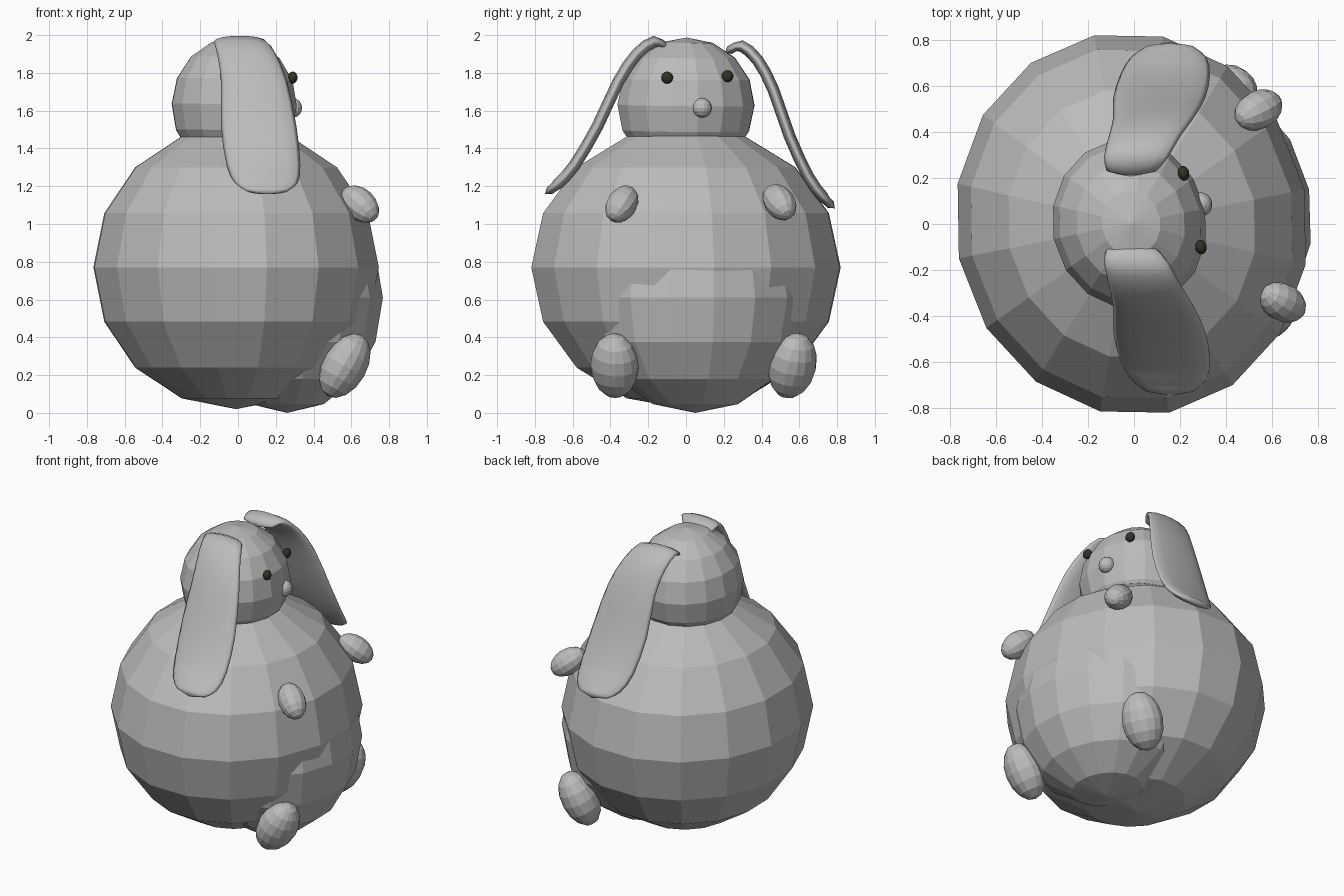
import bpy, bmesh, math
from mathutils import Vector, Matrix

if "Cube" in bpy.data.objects:
    bpy.data.objects.remove(bpy.data.objects["Cube"], do_unlink=True)


def make_material(name, rgb):
    mat = bpy.data.materials.new(name)
    mat.use_nodes = True
    mat.diffuse_color = (*rgb, 1)
    mat.node_tree.nodes["Principled BSDF"].inputs["Base Color"].default_value = (*rgb, 1)
    return mat


grey = make_material("soft grey", (0.5, 0.5, 0.5))
dark = make_material("eye black", (0.03, 0.032, 0.02))
YAW = math.radians(11.25)


def finish(name, bm, mat):
    bmesh.ops.recalc_face_normals(bm, faces=bm.faces[:])
    mesh = bpy.data.meshes.new(name)
    bm.to_mesh(mesh)
    bm.free()
    mesh.materials.append(mat)
    obj = bpy.data.objects.new(name, mesh)
    bpy.context.collection.objects.link(obj)
    return obj


def ellipsoid(name, centre, radii, mat=grey, axis=(0, 0, 1), yaw=YAW, segments=16, rings=8):
    """Flat-shaded ellipsoid whose poles lie along the given axis."""
    bm = bmesh.new()
    bmesh.ops.create_uvsphere(bm, u_segments=segments, v_segments=rings, radius=1)
    aim = Vector((0, 0, 1)).rotation_difference(Vector(axis)).to_matrix().to_4x4()
    bm.transform(Matrix.Translation(centre) @ aim @ Matrix.Rotation(yaw, 4, "Z")
                 @ Matrix.Diagonal((*radii, 1)))
    return finish(name, bm, mat)


# Torso, belly and head
ellipsoid("body", (-0.01, 0, 0.77), (0.765, 0.835, 0.75))
ellipsoid("belly", (0.26, 0.05, 0.61), (0.51, 0.6, 0.61))
ellipsoid("head", (-0.02, 0, 1.63), (0.335, 0.37, 0.357), axis=(0.02, 0.01, 1))

# Face
ellipsoid("nose", (0.29, 0.085, 1.615), (0.05, 0.052, 0.052))
for name, spot in (("right_eye", (0.29, -0.1, 1.775)), ("left_eye", (0.215, 0.22, 1.783))):
    ellipsoid(name, spot, (0.025, 0.032, 0.032), dark)

# Hands and feet
ellipsoid("right_hand", (0.645, -0.34, 1.105), (0.08, 0.085, 0.122), axis=(0.085, -0.05, -0.08), segments=12)
ellipsoid("left_hand", (0.54, 0.495, 1.115), (0.08, 0.085, 0.122), axis=(0.09, 0.05, -0.075), segments=12)
ellipsoid("right_foot", (0.565, -0.378, 0.25), (0.115, 0.13, 0.185), axis=(0.16, 0, 0.28), yaw=-0.4)
ellipsoid("left_foot", (0.405, 0.565, 0.25), (0.115, 0.13, 0.185), axis=(0.13, 0.06, 0.28), yaw=0.6)

# Floppy ear stations: centre x, outward y, height z, half width
EAR = [(-0.01, 0.17, 1.93, 0.11), (0.01, 0.23, 1.955, 0.14), (0.045, 0.32, 1.885, 0.155),
       (0.085, 0.41, 1.735, 0.175), (0.11, 0.51, 1.49, 0.2), (0.135, 0.62, 1.28, 0.195),
       (0.15, 0.7, 1.18, 0.165), (0.155, 0.745, 1.14, 0.11)]


def smooth_stations(stations, steps=2):
    """Catmull-Rom interpolation through the ear stations."""
    pts = [Vector(s) for s in stations]
    pts = [2 * pts[0] - pts[1]] + pts + [2 * pts[-1] - pts[-2]]
    out = []
    for a, b, c, d in zip(pts, pts[1:], pts[2:], pts[3:]):
        for k in range(steps):
            t = k / steps
            out.append(0.5 * (2 * b + (c - a) * t + (2 * a - 5 * b + 4 * c - d) * t ** 2
                              + (3 * b - a - 3 * c + d) * t ** 3))
    return out + [pts[-2]]


def ear(name, side):
    bm = bmesh.new()
    path = smooth_stations(EAR)
    loops = []
    count = 14
    for i, p in enumerate(path):
        along = path[min(i + 1, len(path) - 1)] - path[max(i - 1, 0)]
        normal = Vector((0, -along[2], along[1])).normalized()
        ends = min(i, len(path) - 1 - i)
        thick = 0.032 if ends > 1 else 0.024
        loop = []
        for k in range(count):
            a = math.tau * k / count
            pos = Vector(p[:3]) + Vector((p[3] * math.cos(a), 0, 0)) + normal * thick * math.sin(a)
            loop.append(bm.verts.new((pos.x, pos.y * side, pos.z)))
        loops.append(loop)
    for one, two in zip(loops, loops[1:]):
        for k in range(count):
            n = (k + 1) % count
            bm.faces.new((one[k], one[n], two[n], two[k]))
    # Rounded tips
    for loop, p, inner in ((loops[0], path[0], path[1]), (loops[-1], path[-1], path[-2])):
        step = (Vector(p[:3]) - Vector(inner[:3])).normalized() * 0.03
        tip = bm.verts.new((p[0] + step.x, (p[1] + step.y) * side, p[2] + step.z))
        for k in range(count):
            bm.faces.new((loop[k], loop[(k + 1) % count], tip))
    # The pair leans slightly to one side
    pivot = Matrix.Translation((0, 0.02, 1.1))
    bm.transform(pivot @ Matrix.Rotation(-0.05, 4, "X") @ Matrix.Translation((0, 0, -1.1)))
    obj = finish(name, bm, grey)
    for poly in obj.data.polygons:
        poly.use_smooth = True
    return obj


ear("right_ear", -1)
ear("left_ear", 1)
